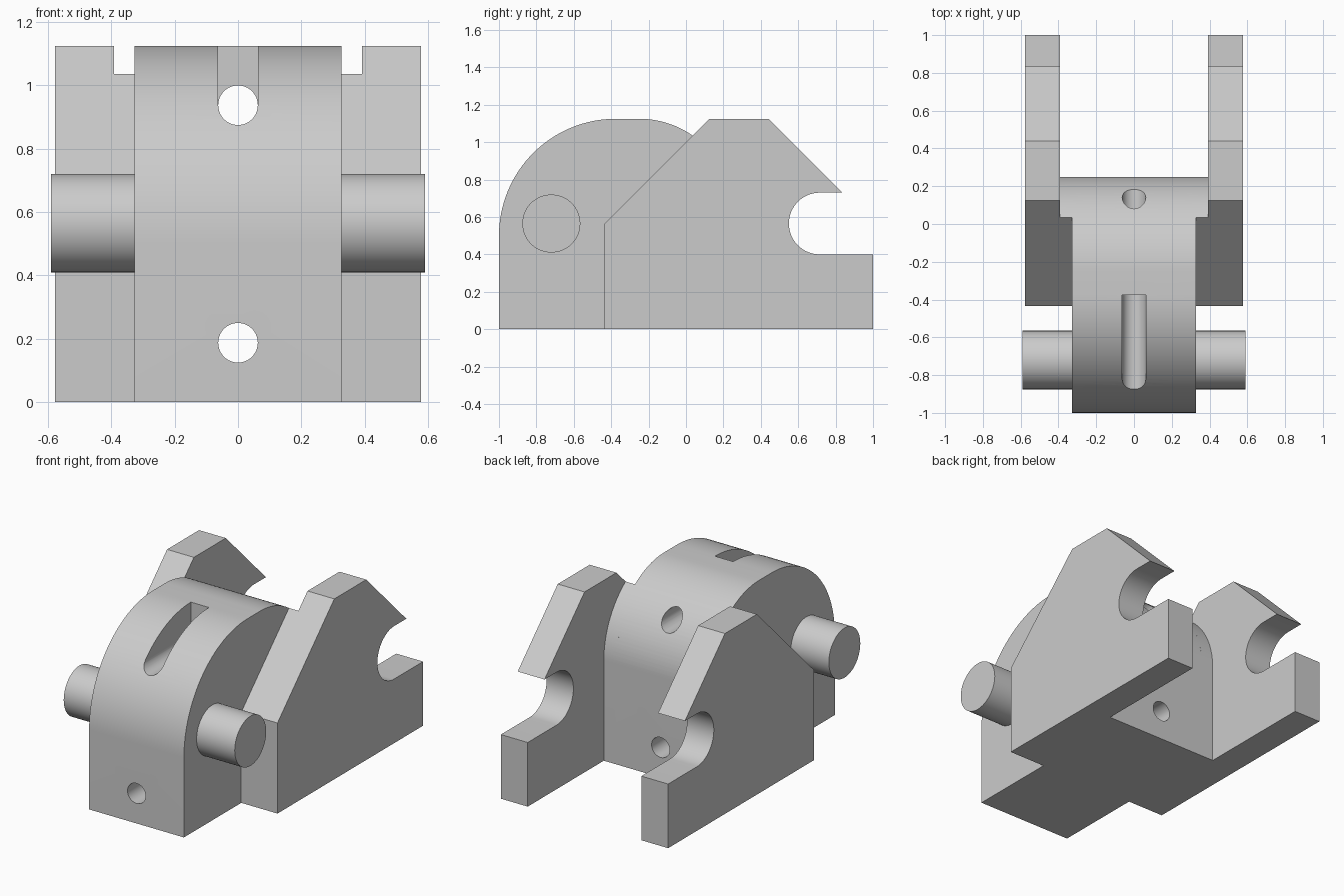
import bpy, bmesh, math

if "Cube" in bpy.data.objects:
    bpy.data.objects.remove(bpy.data.objects["Cube"], do_unlink=True)

grey = bpy.data.materials.new("plain grey")
grey.use_nodes = True
COLOUR = (0.6, 0.6, 0.6, 1)
grey.diffuse_color = COLOUR
grey.node_tree.nodes["Principled BSDF"].inputs["Base Color"].default_value = COLOUR

HALF_BODY, HALF_NECK, HALF_PLATE, HALF_PIN = 0.327, 0.392, 0.577, 0.59
TOP = 1.125


def arc(cy, cz, ry, rz, start, end, steps=32):
    angles = [math.radians(start + (end - start) * i / steps) for i in range(steps + 1)]
    return [(cy + ry * math.cos(a), cz + rz * math.sin(a)) for a in angles]


def extrude(name, profile, x0, x1):
    """Extrude a side profile (y, z) from x0 to x1."""
    bm = bmesh.new()
    face = bm.faces.new([bm.verts.new((x0, y, z)) for y, z in profile])
    side = bmesh.ops.extrude_face_region(bm, geom=[face])["geom"]
    moved = [v for v in side if isinstance(v, bmesh.types.BMVert)]
    bmesh.ops.translate(bm, verts=moved, vec=(x1 - x0, 0, 0))
    bmesh.ops.recalc_face_normals(bm, faces=bm.faces)
    mesh = bpy.data.meshes.new(name)
    bm.to_mesh(mesh)
    bm.free()
    mesh.materials.append(grey)
    obj = bpy.data.objects.new(name, mesh)
    bpy.context.scene.collection.objects.link(obj)
    return obj


def combine(target, tool, operation):
    """Apply a boolean and discard the tool."""
    bpy.context.view_layer.objects.active = target
    mod = target.modifiers.new("join", "BOOLEAN")
    mod.operation, mod.solver, mod.object = operation, "EXACT", tool
    bpy.ops.object.modifier_apply(modifier=mod.name)
    bpy.data.objects.remove(tool, do_unlink=True)


def smooth(obj):
    bpy.ops.object.select_all(action="DESELECT")
    obj.select_set(True)
    bpy.context.view_layer.objects.active = obj
    bpy.ops.object.shade_smooth_by_angle(angle=math.radians(25))


# Rounded central body
back_arc = (-0.25, 0.625, 0.5, 0.5)
profile = [(-1, 0), (0.25, 0)] + arc(*back_arc, 0, 90) + arc(-0.375, 0.5, 0.625, 0.625, 90, 180)
body = extrude("bracket_body", profile, -HALF_BODY, HALF_BODY)

# Necks and hooked side plates, on both sides
neck = [(-0.435, 0), (0.25, 0)] + arc(*back_arc, 0, 55.18) + [(-0.435, 0.565)]
hook = ([(-0.435, 0), (1, 0), (1, 0.4)] + arc(0.715, 0.565, 0.165, 0.165, 270, 90)
        + [(0.835, 0.73), (0.44, TOP), (0.125, TOP), (-0.435, 0.565)])
for s in (-1, 1):
    combine(body, extrude("neck", neck, s * (HALF_BODY - 0.02), s * HALF_NECK), "UNION")
    combine(body, extrude("plate", hook, s * HALF_NECK, s * HALF_PLATE), "UNION")

# Two bores running front to back
for z in (0.1875, 0.9375):
    bpy.ops.mesh.primitive_cylinder_add(vertices=40, radius=0.0625, depth=3,
                                        location=(0, 0, z), rotation=(math.pi / 2, 0, 0))
    combine(body, bpy.context.object, "DIFFERENCE")

# Open slot above the upper bore
slot = [(-1.1, 0.9375), (-0.375, 0.9375), (-0.375, 1.3), (-1.1, 1.3)]
combine(body, extrude("slot", slot, -0.0625, 0.0625), "DIFFERENCE")
smooth(body)

# Pivot pins
for s, side in ((1, "left"), (-1, "right")):
    pin = extrude(side + "_pin", arc(-0.72, 0.565, 0.155, 0.155, 0, 354.375, 63),
                  s * HALF_BODY, s * HALF_PIN)
    smooth(pin)
